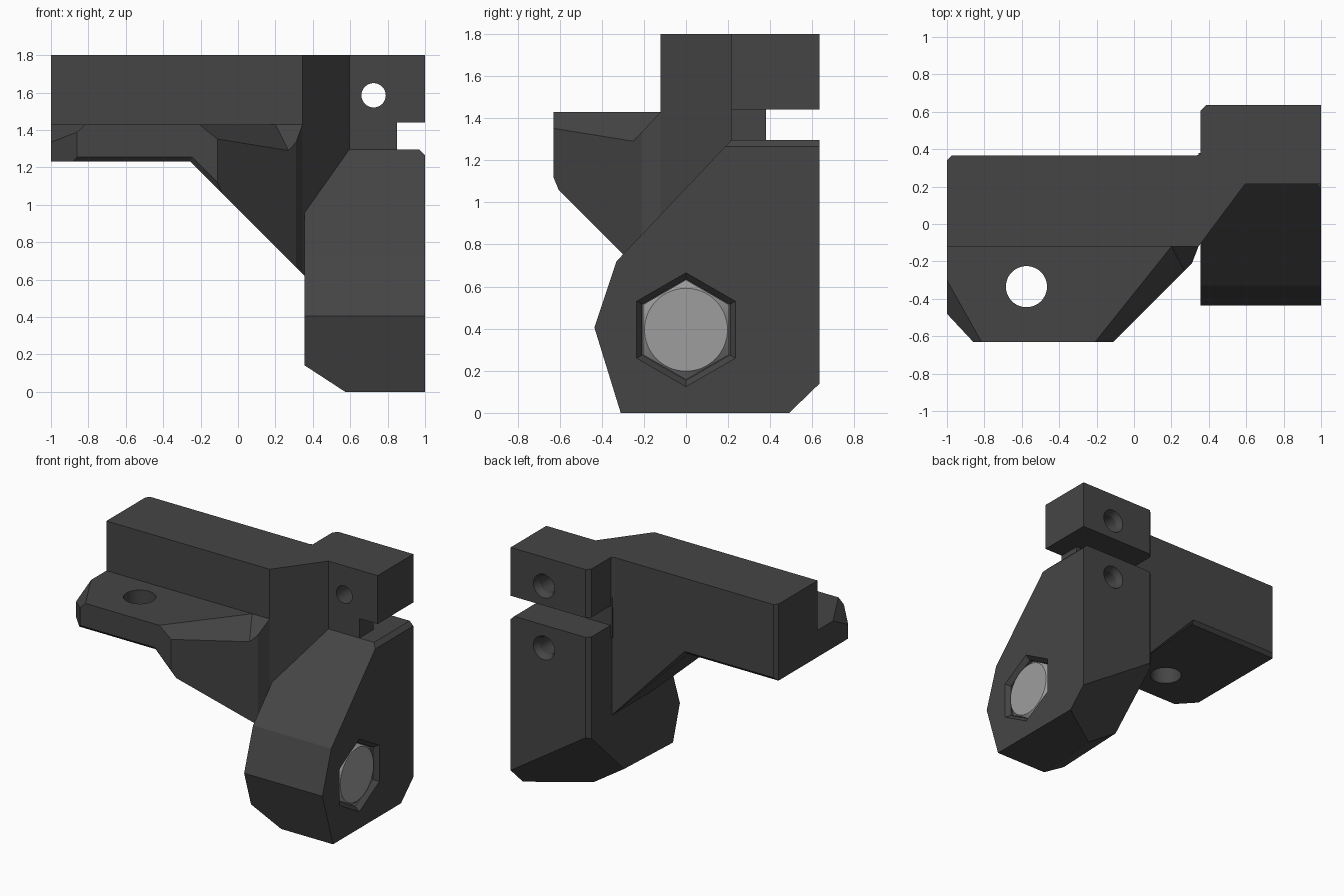
import bpy, bmesh, math
from mathutils import Vector, Matrix

if "Cube" in bpy.data.objects:
    bpy.data.objects.remove(bpy.data.objects["Cube"])


def material(name, v):
    m = bpy.data.materials.new(name)
    m.diffuse_color = (v, v, v, 1)
    m.use_nodes = True
    m.node_tree.nodes["Principled BSDF"].inputs["Base Color"].default_value = m.diffuse_color
    return m


dark = material("dark grey", 0.06)
steel = material("light grey", 0.34)


def finish(bm, name, mat=dark):
    bmesh.ops.recalc_face_normals(bm, faces=bm.faces)
    me = bpy.data.meshes.new(name)
    bm.to_mesh(me)
    bm.free()
    me.materials.append(mat)
    ob = bpy.data.objects.new(name, me)
    bpy.context.collection.objects.link(ob)
    return ob


def prism(name, pts, axis, lo, hi, planes=()):
    """Extrude a profile along an axis, then slice off the side each plane normal points to."""
    put = {"x": lambda a, b, c: (c, a, b),
           "y": lambda a, b, c: (a, c, b),
           "z": lambda a, b, c: (a, b, c)}[axis]
    bm = bmesh.new()
    rings = [[bm.verts.new(put(a, b, c)) for a, b in pts] for c in (lo, hi)]
    n = len(pts)
    for r in rings:
        bm.faces.new(r)
    for i in range(n):
        j = (i + 1) % n
        bm.faces.new((rings[0][i], rings[0][j], rings[1][j], rings[1][i]))
    for co, no in planes:
        g = bm.verts[:] + bm.edges[:] + bm.faces[:]
        res = bmesh.ops.bisect_plane(bm, geom=g, plane_co=co, plane_no=no, clear_outer=True)
        edges = [e for e in res["geom_cut"] if isinstance(e, bmesh.types.BMEdge)]
        bmesh.ops.contextual_create(bm, geom=edges)
    return finish(bm, name)


def rod(name, axis, co, r1, r2, depth, sides=48, mat=dark):
    """Cylinder or cone centred on co, r1 at the low end of the axis."""
    rot = {"x": Matrix.Rotation(math.pi / 2, 4, "Y"),
           "y": Matrix.Rotation(-math.pi / 2, 4, "X"),
           "z": Matrix.Identity(4)}[axis]
    bm = bmesh.new()
    if sides == 6:
        rot = rot @ Matrix.Rotation(math.pi / 2, 4, "Z")
    bmesh.ops.create_cone(bm, cap_ends=True, segments=sides, radius1=r1, radius2=r2,
                          depth=depth, matrix=Matrix.Translation(co) @ rot)
    return finish(bm, name, mat)


def combine(ob, other, op):
    m = ob.modifiers.new(op, "BOOLEAN")
    m.operation, m.solver, m.object = op, "EXACT", other
    bpy.context.view_layer.update()
    me = bpy.data.meshes.new_from_object(ob.evaluated_get(bpy.context.evaluated_depsgraph_get()))
    ob.modifiers.clear()
    ob.data = me
    bpy.data.objects.remove(other)


def tri_plane(a, b, c):
    a, b, c = Vector(a), Vector(b), Vector(c)
    n = (b - a).cross(c - a).normalized()
    return a, n if n.z > 0 else -n


# Clamp head: side profile with sloping front and chamfered lower corners
body = prism("bracket_body",
             [(-0.31, 0), (0.635, 0), (0.635, 1.295), (0.215, 1.295), (-0.33, 0.72), (-0.435, 0.405)],
             "x", 0.355, 1.0,
             [((1, 0.635, 0.14), (-0.66, 0.966, -1)),
              ((0.355, 0.6, 0.18), (-0.66, 0.04, -1)),
              ((0.355, 0.605, 1), (-1, 1, 0)),
              ((0.97, 0.5, 1.295), (1, 0, 1))])

# Ledge and gusset under the arm
ledge = prism("ledge",
              [(-1, -0.48), (-0.86, -0.63), (-0.11, -0.63), (0.31, -0.21), (0.345, -0.12),
               (0.595, 0.215), (0.595, 0.365), (-0.975, 0.365), (-1, 0.34)],
              "z", 0.55, 1.43,
              [tri_plane((-1, -0.3, 1.43), (-0.86, -0.55, 1.43), (-1, -0.48, 1.335))])
combine(ledge, prism("under_cut", [(-1.2, 0.3), (0.355, 0.3), (0.355, 0.62), (-0.255, 1.23), (-1.2, 1.23)],
                     "y", -1, 1), "DIFFERENCE")
# Pocket on the gusset's upper corner
a0, an = tri_plane((0.2, -0.12, 1.43), (0, -0.37, 1.43), (0.27, -0.25, 1.29))
combine(ledge, prism("pocket_cut", [(-0.3, -0.8), (0.6, -0.8), (0.6, -0.1), (-0.3, -0.1)], "z", 1.1, 1.44,
                     [(a0, -an), ((0, -0.12, 1.43), (0, 0.73, -0.68))]), "DIFFERENCE")
# Small bevel along the underside, front and back
bm = bmesh.new()
bm.from_mesh(ledge.data)
bmesh.ops.dissolve_limit(bm, angle_limit=0.005, verts=bm.verts, edges=bm.edges)
rim = [e for e in bm.edges
       if (all(v.co.y > 0.36 for v in e.verts) or all(v.co.y < -0.625 for v in e.verts))
       and any(f.normal.z < -0.5 for f in e.link_faces)]
bmesh.ops.bevel(bm, geom=rim, offset=0.025, segments=1, affect="EDGES")
bm.to_mesh(ledge.data)
bm.free()
combine(body, ledge, "UNION")

# Upper arm, running into the column beside the clamp slot
combine(body, prism("arm",
                    [(-1, -0.12), (0.345, -0.12), (0.595, 0.215), (0.85, 0.215), (0.85, 0.38),
                     (0.375, 0.38), (0.33, 0.365), (-0.975, 0.365), (-1, 0.34)],
                    "z", 1.43, 1.8), "UNION")
combine(body, prism("column", [(0.345, -0.12), (0.595, 0.215), (0.85, 0.215), (0.85, 0.38), (0.345, 0.38)],
                    "z", 1.2, 1.5), "UNION")
# Upper clamp jaw
combine(body, prism("jaw", [(0.355, 0.25), (0.595, 0.215), (1, 0.215), (1, 0.635), (0.385, 0.635), (0.355, 0.605)],
                    "z", 1.44, 1.8), "UNION")

# Screw holes: through the jaw, blind in the head, through the ledge
for args in [("y", (0.725, 0.4, 1.585), 0.065, 0.065, 1.0),
             ("y", (0.725, 0.62, 1.585), 0.065, 0.095, 0.06),
             ("y", (0.725, 0.55, 1.125), 0.065, 0.065, 0.5),
             ("y", (0.725, 0.62, 1.125), 0.065, 0.095, 0.06),
             ("z", (-0.575, -0.335, 1.3), 0.11, 0.11, 0.6)]:
    combine(body, rod("hole_cut", *args), "DIFFERENCE")
# Hexagonal nut pocket with a chamfered rim
for r1, r2, x, d in [(0.24, 0.24, 0.9, 0.3), (0.24, 0.275, 0.985, 0.04)]:
    combine(body, rod("nut_cut", "x", (x, 0, 0.395), r1, r2, d, 6), "DIFFERENCE")

# Merge coplanar faces, smooth only the round holes
bm = bmesh.new()
bm.from_mesh(body.data)
bmesh.ops.remove_doubles(bm, verts=bm.verts, dist=0.0005)
bmesh.ops.dissolve_limit(bm, angle_limit=0.005, verts=bm.verts, edges=bm.edges)
bm.to_mesh(body.data)
bm.free()

# Nut with rounded-off corners
nut = rod("nut", "x", (0.87, 0, 0.395), 0.237, 0.237, 0.22, 6, steel)
combine(nut, rod("nut_round", "x", (0.88, 0, 0.395), 0.40, 0.197, 0.20, 64, steel), "INTERSECT")

for ob in (body, nut):
    bpy.ops.object.select_all(action="DESELECT")
    ob.select_set(True)
    bpy.context.view_layer.objects.active = ob
    bpy.ops.object.shade_smooth_by_angle(angle=math.radians(12))
